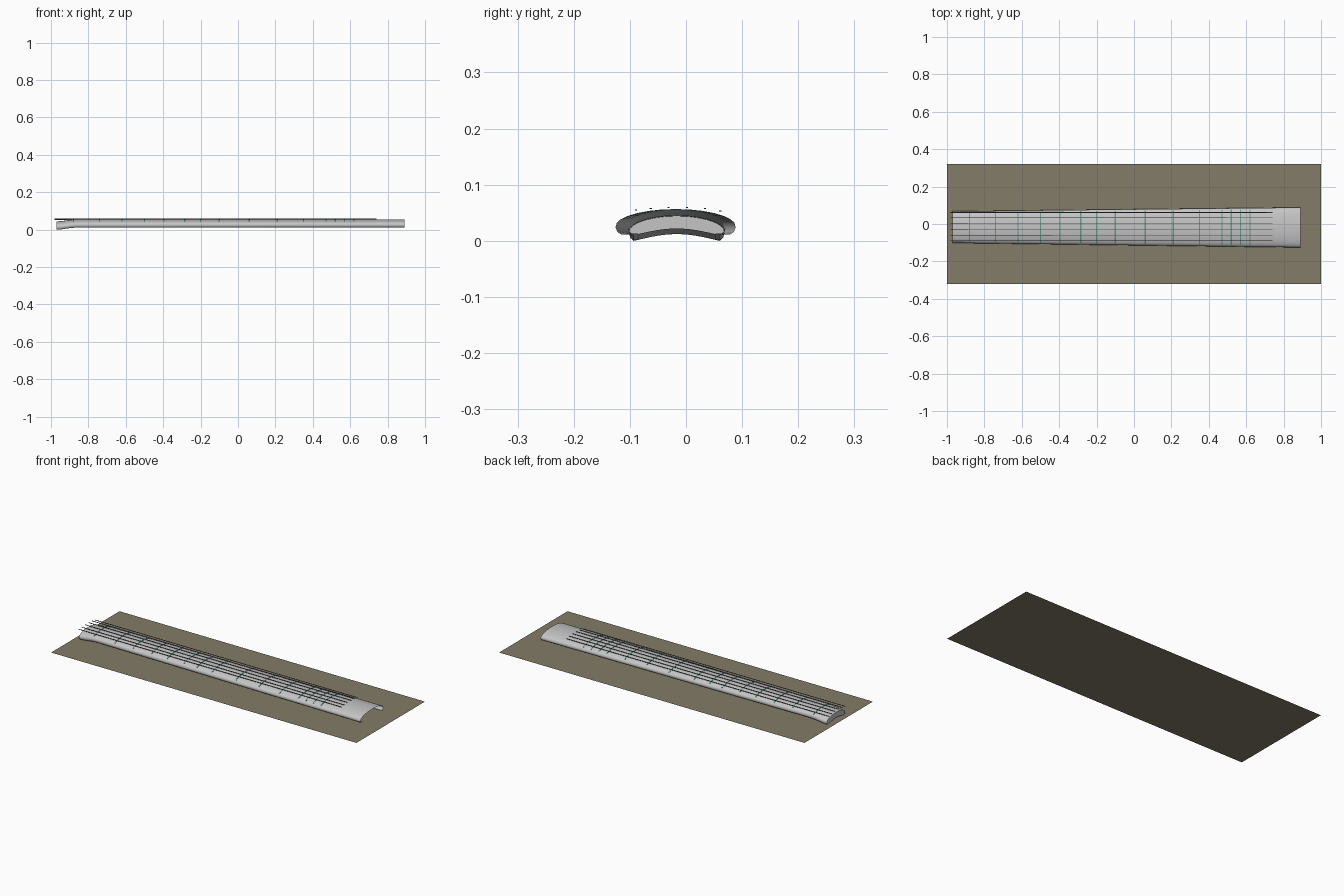
import bpy, bmesh, math

if "Cube" in bpy.data.objects:
    bpy.data.objects.remove(bpy.data.objects["Cube"])

def material(name, rgb):
    m = bpy.data.materials.new(name)
    m.diffuse_color = (*rgb, 1)
    m.use_nodes = True
    m.node_tree.nodes["Principled BSDF"].inputs["Base Color"].default_value = m.diffuse_color
    return m

TAUPE = material("taupe_base", (0.23, 0.20, 0.14))
GREY = material("pale_grey", (0.56, 0.56, 0.56))
DARK = material("dark_steel", (0.09, 0.09, 0.09))
GREEN = material("fret_green", (0.12, 0.33, 0.25))

def make(name, verts, faces, mat, smooth=False):
    me = bpy.data.meshes.new(name)
    me.from_pydata(verts, [], faces)
    me.materials.append(mat)
    ob = bpy.data.objects.new(name, me)
    bpy.context.collection.objects.link(ob)
    if smooth:
        bpy.context.view_layer.objects.active = ob
        ob.select_set(True)
        bpy.ops.object.shade_smooth_by_angle(angle=math.radians(40))
        ob.select_set(False)
    return ob

def grid_faces(rows, cols):
    return [(r * cols + c, r * cols + c + 1, (r + 1) * cols + c + 1, (r + 1) * cols + c)
            for r in range(rows - 1) for c in range(cols - 1)]

# Half cross-section of the arched neck: (fraction of half width, height)
HALF = [(0.80, .013), (0.90, .011), (0.97, .016), (1.0, .024), (0.98, .032), (0.92, .038),
        (0.82, .043), (0.66, .048), (0.45, .052), (0.22, .0545)]
PROFILE = [(-y, z) for y, z in HALF] + [(0, .055)] + [(y, z) for y, z in reversed(HALF)]
X0, X1 = -0.97, 0.89

def shape(x):
    t = (x - X0) / (X1 - X0)
    s = max(0, min(1, (-0.86 - x) / 0.11))
    return -0.0165 - 0.002 * t, 0.085 + 0.022 * t, 0.011 * s * s * (3 - 2 * s)

def section(x, pts, lift=0):
    cy, w, drop = shape(x)
    return [(x, cy + w * y, z - drop + lift) for y, z in pts]

# Flat base panel
make("base_panel", [(-1, -.32, 0), (1, -.32, 0), (1, .32, 0), (-1, .32, 0)], [(0, 1, 2, 3)], TAUPE)

# Hollow neck shell, open below and at the wide end
stations = [X0, -.95, -.93, -.91, -.89, -.86, -.5, 0, .45, X1]
verts = [p for x in stations for p in section(x, PROFILE)]
shell = make("neck_shell", verts, [f[::-1] for f in grid_faces(len(stations), len(PROFILE))], GREY, True)

# Narrow end wall with an arched lower edge, and a short lip running back under it
cy, w, drop = shape(X0)
N = 12
low = [(.8 - 1.6 * i / N, .013 + .010 * math.sin(math.pi * i / N)) for i in range(1, N)]
wall = section(X0 + .001, PROFILE + low)
make("end_wall", wall, [tuple(range(len(wall)))], GREY)
ks = [-.8 + 1.6 * i / N for i in range(N + 1)]
arch = [(k, .013 + .010 * math.cos(math.pi * k / 1.6)) for k in ks]
lip = section(X0, arch) + section(-.88, arch)
make("end_lip", lip, grid_faces(2, N + 1), GREY, True)

# Frets: thin strips following the arch
fret_pts = [(y, z) for y, z in PROFILE if z > .037]
for i, x in enumerate([-.88, -.74, -.62, -.50, -.395, -.285, -.20, -.10, .06, .21, .35, .47, .52, .57, .62]):
    rows = [(x - .003, 0), (x - .003, .0015), (x + .003, .0015), (x + .003, 0)]
    v = [p for rx, l in rows for p in section(rx, fret_pts, l)]
    make(f"fret_{i + 1}", v, [f[::-1] for f in grid_faces(4, len(fret_pts))], GREEN)

# Strings: thin bars above the neck
for i, (y, z) in enumerate([(-.089, .055), (-.063, .0575), (-.031, .0595), (.002, .0595), (.034, .0575), (.061, .053)]):
    h = .002
    ring = [(-h, -h / 2), (h, -h / 2), (h, h / 2), (-h, h / 2)]
    v = [(x, y + a, z + b) for x in (-.98, .74) for a, b in ring]
    f = [(j, (j + 1) % 4, 4 + (j + 1) % 4, 4 + j) for j in range(4)] + [(3, 2, 1, 0), (4, 5, 6, 7)]
    make(f"string_{i + 1}", v, [q[::-1] for q in f], DARK)

# Consistent outward normals on the strings
for ob in bpy.data.objects:
    if ob.name.startswith("string"):
        bm = bmesh.new()
        bm.from_mesh(ob.data)
        bmesh.ops.recalc_face_normals(bm, faces=bm.faces)
        bm.to_mesh(ob.data)
        bm.free()
